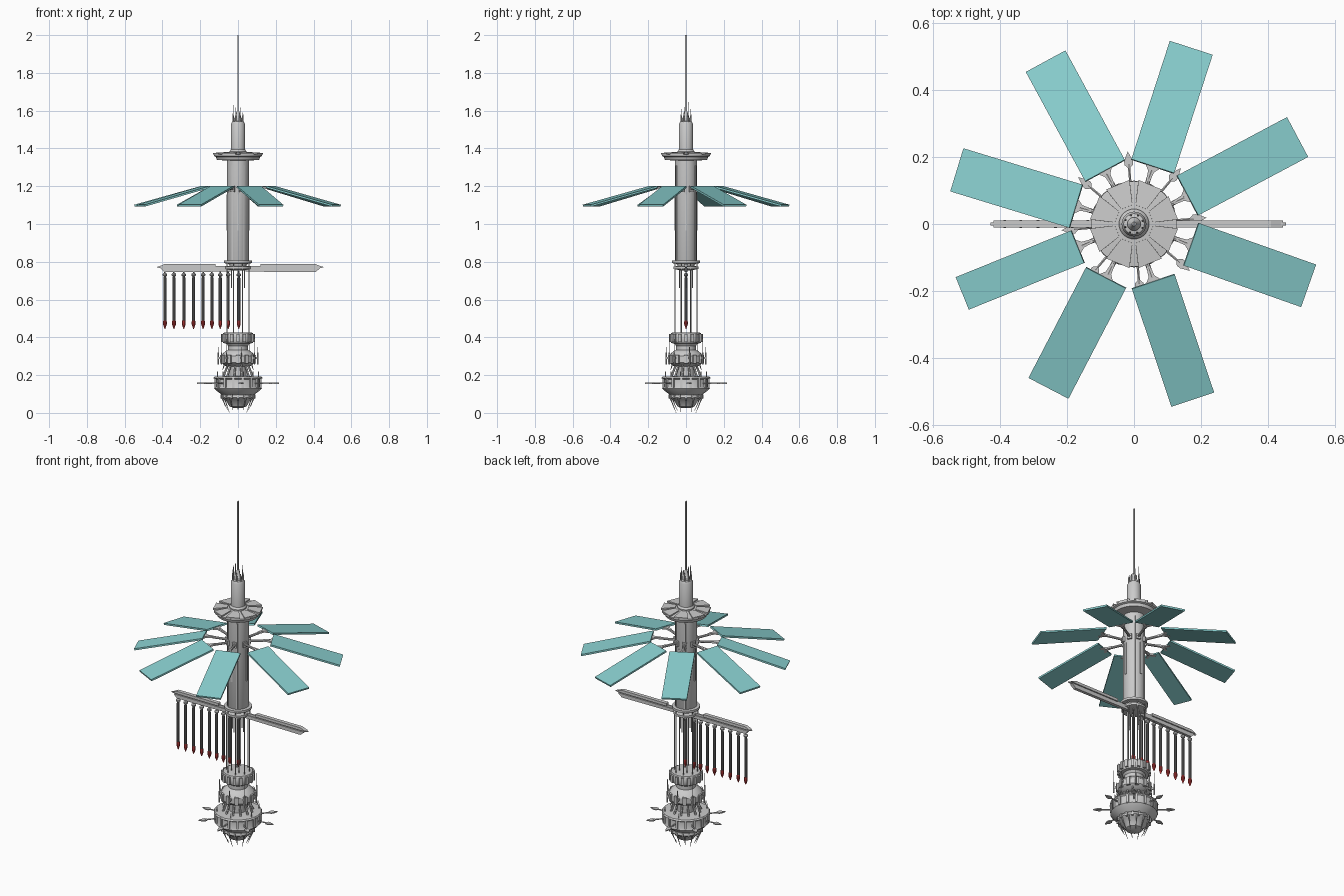
import bpy, bmesh, random
from math import pi, sin, cos, radians, hypot
from mathutils import Matrix, Vector

if "Cube" in bpy.data.objects:
    bpy.data.objects.remove(bpy.data.objects["Cube"])

random.seed(4)

def material(name, rgb):
    m = bpy.data.materials.new(name)
    m.diffuse_color = (*rgb, 1)
    m.use_nodes = True
    m.node_tree.nodes["Principled BSDF"].inputs["Base Color"].default_value = m.diffuse_color
    return m

TEAL = material("teal", (0.25, 0.62, 0.62))
RED = material("red", (0.6, 0.05, 0.05))
DARK = material("dark_grey", (0.18, 0.18, 0.18))

def finish(bm, name, mat=None, smooth=False):
    bmesh.ops.recalc_face_normals(bm, faces=bm.faces)
    me = bpy.data.meshes.new(name)
    bm.to_mesh(me)
    bm.free()
    ob = bpy.data.objects.new(name, me)
    bpy.context.collection.objects.link(ob)
    if mat:
        me.materials.append(mat)
    if smooth:
        bpy.ops.object.select_all(action='DESELECT')
        ob.select_set(True)
        bpy.context.view_layer.objects.active = ob
        bpy.ops.object.shade_smooth_by_angle(angle=radians(30))
    return ob

def lathe(bm, prof, n=32, at=(0, 0)):
    rings = [[bm.verts.new((at[0] + r * cos(2 * pi * i / n), at[1] + r * sin(2 * pi * i / n), z))
              for i in range(n)] for r, z in prof]
    for a, b in zip(rings, rings[1:]):
        for i in range(n):
            j = (i + 1) % n
            bm.faces.new((a[i], a[j], b[j], b[i]))
    bm.faces.new(rings[0])
    bm.faces.new(rings[-1])

def rod(bm, p, q, r1, r2=None, n=8):
    p, q = Vector(p), Vector(q)
    d = q - p
    mat = Matrix.Translation((p + q) / 2) @ d.to_track_quat('Z', 'Y').to_matrix().to_4x4()
    bmesh.ops.create_cone(bm, cap_ends=True, segments=n, radius1=r1,
                          radius2=r1 if r2 is None else r2, depth=d.length, matrix=mat)

def prism(bm, pts, t, mat=Matrix()):
    """Flat outline in local xy, thickened by t along local z."""
    lo = [bm.verts.new(mat @ Vector((x, y, -t / 2))) for x, y in pts]
    hi = [bm.verts.new(mat @ Vector((x, y, t / 2))) for x, y in pts]
    bm.faces.new(lo)
    bm.faces.new(hi)
    for i in range(len(pts)):
        j = (i + 1) % len(pts)
        bm.faces.new((lo[i], lo[j], hi[j], hi[i]))

def box(bm, size, mat):
    bmesh.ops.create_cube(bm, size=1, matrix=mat @ Matrix.Diagonal((*size, 1)))

def turn(deg, x=0, z=0, tilt=0):
    """Radial placement: distance x from the axis at angle deg, height z."""
    return (Matrix.Rotation(radians(deg), 4, 'Z') @ Matrix.Translation((x, 0, z))
            @ Matrix.Rotation(radians(tilt), 4, 'Y'))

def polar(r, deg, z):
    return (r * cos(radians(deg)), r * sin(radians(deg)), z)

def lathed(name, prof, n=32, mat=None):
    bm = bmesh.new()
    lathe(bm, prof, n)
    return finish(bm, name, mat, True)

# Main hull and upper tower
lathed("main_hull", [(0.05, 0.785), (0.058, 0.80), (0.058, 1.35)])
lathed("upper_tower", [(0.045, 1.37), (0.045, 1.385), (0.037, 1.395), (0.037, 1.53), (0.031, 1.542),
                       (0.02, 1.545), (0.02, 1.56), (0.011, 1.575), (0.006, 1.60)])
lathed("hull_collar", [(0.055, 0.79), (0.074, 0.793), (0.074, 0.806), (0.058, 0.808)])
lathed("rod_plate", [(0.03, 0.755), (0.067, 0.762), (0.067, 0.774), (0.045, 0.778), (0.045, 0.79)])

# Hull strips and hatches
bm = bmesh.new()
for a in (60, 120, 240, 300):
    box(bm, (0.006, 0.008, 0.50), turn(a, 0.058, 1.06))
for a in (0, 90, 180, 270):
    box(bm, (0.006, 0.012, 0.19), turn(a, 0.058, 1.06))
finish(bm, "hull_strips")

# Antenna blade and small spikes at the top
bm = bmesh.new()
box(bm, (0.004, 0.010, 0.44), Matrix.Translation((0, 0, 1.78)))
finish(bm, "antenna_mast")
bm = bmesh.new()
for i in range(8):
    a = 45 * i + 20
    top = random.choice((1.59, 1.62, 1.65))
    rod(bm, polar(0.028, a, 1.53), polar(0.028, a, 1.575), 0.004, n=6)
    rod(bm, polar(0.028, a, 1.575), polar(0.026, a, top), 0.0025, 0.0008, n=6)
finish(bm, "top_spikes")

# Saucer with raised wedges
lathed("saucer", [(0.055, 1.335), (0.112, 1.340), (0.118, 1.356), (0.128, 1.360), (0.128, 1.368),
                  (0.05, 1.378)], 32)
bm = bmesh.new()
for i in range(8):
    prism(bm, [(0.055, -0.018), (0.127, -0.038), (0.127, 0.038), (0.055, 0.018)], 0.008,
          turn(45 * i + 22.5, 0, 1.381, 4))
finish(bm, "saucer_wedges")

# Solar panels with struts and forks
PANELS = (72, 28, -19.5, -71.5, -117.5, -158, 163, 118.5)
bm, arms = bmesh.new(), bmesh.new()
for a in PANELS:
    w = 0.105 if a == -158 else 0.135
    box(bm, (0.385, w, 0.010), turn(a, 0.367, 1.147, 15))
    rod(arms, polar(0.05, a, 1.185), polar(0.17, a, 1.192), 0.007)
    prism(arms, [(0.135, -0.006), (0.165, -0.009), (0.19, -0.03), (0.20, -0.022), (0.182, 0),
                 (0.20, 0.022), (0.19, 0.03), (0.165, 0.009), (0.135, 0.006)], 0.010, turn(a, 0, 1.192))
    box(arms, (0.02, 0.025, 0.03), turn(a, 0.058, 1.185))
finish(bm, "solar_panels", TEAL)
finish(arms, "panel_struts")

# Cross beam: side outline in xz, thickened in y
XZ = Matrix.Rotation(pi / 2, 4, 'X')
bm = bmesh.new()
for s, tip, end in ((1, 0.455, 0.41), (-1, 0.43, 0.39)):
    def beam(pts, t):
        prism(bm, [(s * x, z) for x, z in pts], t, XZ)
    beam([(0.03, 0.762), (0.12, 0.762), (tip - 0.01, 0.768), (tip, 0.772),
          (tip - 0.01, 0.776), (0.03, 0.778)], 0.008)
    beam([(0.12, 0.772), (end, 0.772), (tip - 0.01, 0.774), (end, 0.788), (0.12, 0.788)], 0.022)
    beam([(0.04, 0.748), (end, 0.745), (tip - 0.02, 0.766), (0.04, 0.766)], 0.018)
finish(bm, "cross_beam")

# Row of hanging canisters with red tips
XS = (-0.387, -0.339, -0.287, -0.235, -0.185, -0.138, -0.094, -0.052, 0.004)
bm, tips, clamps = bmesh.new(), bmesh.new(), bmesh.new()
for x in XS:
    lathe(bm, [(0.008, 0.49), (0.008, 0.715), (0.004, 0.725), (0.004, 0.75)], 10, (x, 0))
    lathe(tips, [(0.002, 0.445), (0.010, 0.468), (0.010, 0.484), (0.006, 0.495)], 10, (x, 0))
    lathe(clamps, [(0.006, 0.722), (0.012, 0.727), (0.012, 0.735), (0.006, 0.74)], 10, (x, 0))
finish(bm, "canisters", DARK, True)
finish(tips, "canister_tips", RED, True)
finish(clamps, "canister_clamps")

# Long rods joining hull and lower drum
bm = bmesh.new()
for i in range(8):
    a = 45 * i + 22.5
    rod(bm, polar(0.062, a, 0.40), polar(0.062, a, 0.79), 0.0028, n=6)
    rod(bm, polar(0.035, a + 22, 0.66 if i % 2 else 0.41), polar(0.035, a + 22, 0.77), 0.003, n=6)
finish(bm, "link_rods")

# Upper drum, neck and middle drum
lathed("upper_drum", [(0.05, 0.365), (0.078, 0.37), (0.084, 0.382), (0.084, 0.41), (0.078, 0.424),
                      (0.05, 0.426)], 24)
lathed("neck", [(0.045, 0.16), (0.045, 0.25), (0.052, 0.32), (0.052, 0.355), (0.062, 0.368)])
lathed("middle_drum", [(0.05, 0.245), (0.07, 0.25), (0.09, 0.268), (0.09, 0.30), (0.08, 0.315),
                       (0.06, 0.33), (0.05, 0.335)], 24)
bm = bmesh.new()
for i in range(16):
    box(bm, (0.014, 0.016, 0.042), turn(22.5 * i, 0.084, 0.397))
for i in range(12):
    box(bm, (0.014, 0.020, 0.045), turn(30 * i, 0.089, 0.284))
finish(bm, "drum_ribs")
bm = bmesh.new()
for i in range(8):
    a = 45 * i + 10
    rod(bm, polar(0.107, a, 0.255), polar(0.107, a, 0.32), 0.004, n=6)
    rod(bm, polar(0.107, a, 0.32), polar(0.107, a, 0.39 if i % 2 else 0.35), 0.0015, n=6)
    box(bm, (0.025, 0.006, 0.012), turn(a, 0.097, 0.29))
finish(bm, "drum_side_pins")

# Flared struts between middle drum and lower ring
bm = bmesh.new()
for i in range(12):
    a = 30 * i + 15
    rod(bm, polar(0.055, a, 0.255), polar(0.083, a, 0.185), 0.006, n=6)
    if i % 2:
        rod(bm, polar(0.075, a, 0.255), polar(0.085, a, 0.225), 0.004, 0.001, n=6)
        rod(bm, polar(0.112, a, 0.18), polar(0.112, a, 0.22), 0.0025, n=6)
finish(bm, "flared_struts")

# Lower ring, bowl and its ribs
lathed("lower_ring", [(0.05, 0.195), (0.125, 0.192), (0.130, 0.184), (0.122, 0.178), (0.122, 0.138),
                      (0.126, 0.130), (0.115, 0.118), (0.088, 0.098), (0.05, 0.095)], 16)
lathed("lower_bowl", [(0.06, 0.105), (0.085, 0.095), (0.088, 0.082), (0.075, 0.070), (0.062, 0.062),
                      (0.045, 0.035), (0.02, 0.025)], 24)
bm = bmesh.new()
for i in range(16):
    box(bm, (0.014, 0.012, 0.055), turn(22.5 * i + 11.25, 0.120, 0.160))
    box(bm, (0.012, 0.010, 0.022), turn(22.5 * i, 0.086, 0.086))
finish(bm, "lower_ring_ribs")

# Leaf-tipped spikes around the ring
bm = bmesh.new()
for i in range(8):
    a = 45 * i + 5
    rod(bm, polar(0.11, a, 0.157), polar(0.18, a, 0.157), 0.004, n=6)
    prism(bm, [(0.165, 0), (0.178, -0.013), (0.19, -0.013), (0.218, 0), (0.19, 0.013), (0.178, 0.013)],
          0.006, turn(a, 0, 0.157))
finish(bm, "ring_spikes")

# Needles pointing down from the bowl
bm = bmesh.new()
for i in range(12):
    a = 30 * i
    rod(bm, polar(0.084, a, 0.08), polar(0.070, a, 0.045), 0.004, 0.0025, n=6)
    rod(bm, polar(0.070, a, 0.045), polar(0.052, a, 0.0 if i % 2 else 0.012), 0.0025, 0.0008, n=6)
finish(bm, "bowl_needles")
